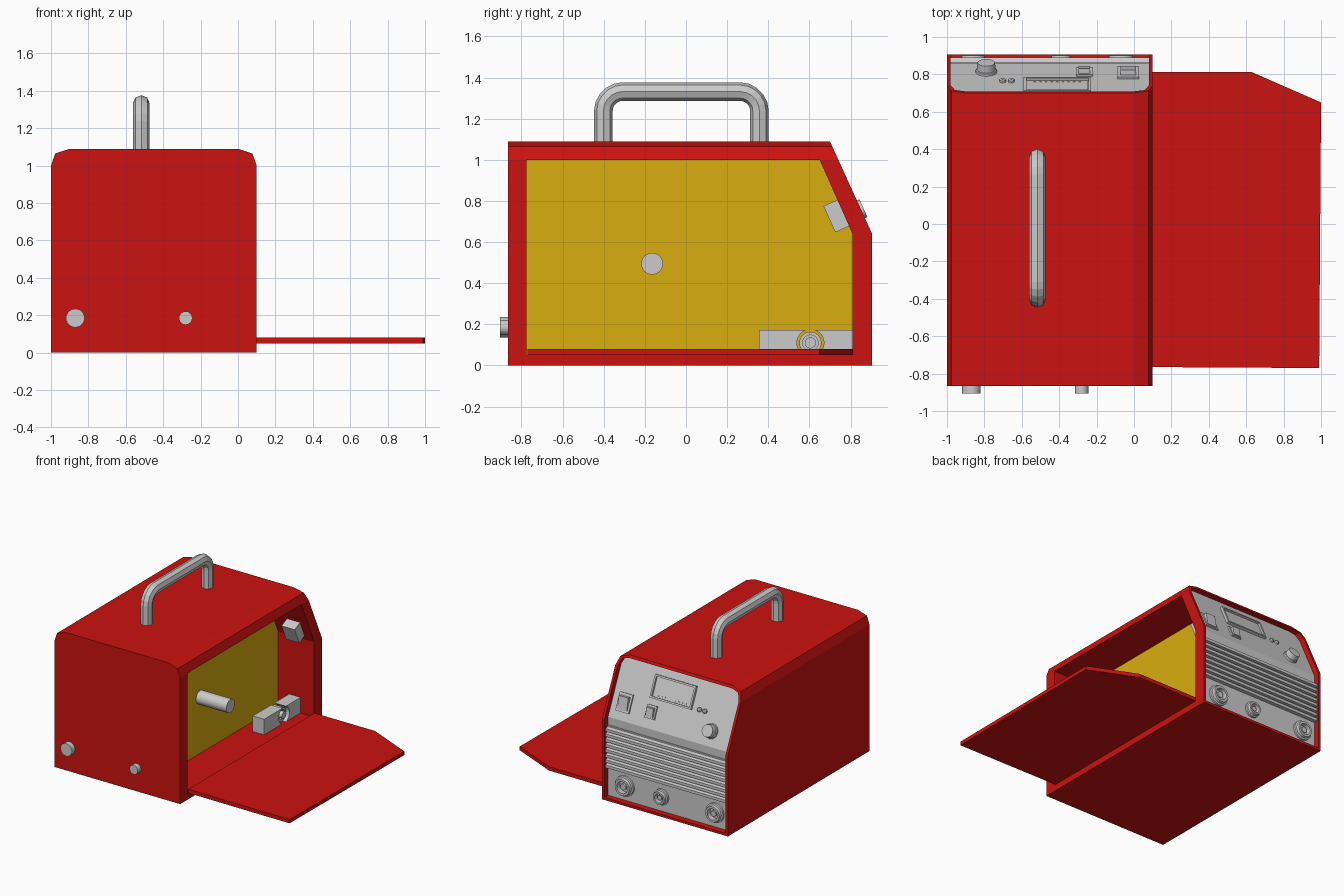
import bpy, bmesh, math
from mathutils import Matrix, Vector

if "Cube" in bpy.data.objects:
    bpy.data.objects.remove(bpy.data.objects["Cube"])


def material(name, rgb):
    m = bpy.data.materials.new(name)
    m.diffuse_color = (*rgb, 1)
    m.use_nodes = True
    m.node_tree.nodes["Principled BSDF"].inputs["Base Color"].default_value = m.diffuse_color
    return m


RED = material("red_paint", (0.60, 0.006, 0.005))
YELLOW = material("yellow_paint", (0.70, 0.42, 0.005))


def finish(bm, name, mat=None, smooth=False):
    bmesh.ops.recalc_face_normals(bm, faces=bm.faces[:])
    me = bpy.data.meshes.new(name)
    bm.to_mesh(me)
    bm.free()
    ob = bpy.data.objects.new(name, me)
    bpy.context.collection.objects.link(ob)
    if mat:
        me.materials.append(mat)
    if smooth:
        for o in bpy.context.selected_objects:
            o.select_set(False)
        bpy.context.view_layer.objects.active = ob
        ob.select_set(True)
        bpy.ops.object.shade_smooth_by_angle(angle=math.radians(35))
    return ob


def prism_bm(pts, axis, a, b):
    """Extrude a 2D profile along axis from a to b."""
    place = {"x": lambda p, t: (t, p[0], p[1]),
             "y": lambda p, t: (p[0], t, p[1]),
             "z": lambda p, t: (p[0], p[1], t)}[axis]
    bm = bmesh.new()
    lo = [bm.verts.new(place(p, a)) for p in pts]
    hi = [bm.verts.new(place(p, b)) for p in pts]
    bm.faces.new(lo)
    bm.faces.new(hi)
    for i in range(len(pts)):
        j = (i + 1) % len(pts)
        bm.faces.new((lo[i], lo[j], hi[j], hi[i]))
    bmesh.ops.recalc_face_normals(bm, faces=bm.faces[:])
    return bm


def slice_bm(bm, co, no):
    """Remove the side the normal points to and cap the cut."""
    bmesh.ops.bisect_plane(bm, geom=bm.verts[:] + bm.edges[:] + bm.faces[:], dist=1e-6,
                           plane_co=co, plane_no=no, clear_outer=True)
    bmesh.ops.holes_fill(bm, edges=[e for e in bm.edges if e.is_boundary], sides=0)
    bmesh.ops.recalc_face_normals(bm, faces=bm.faces[:])
    return bm


def cut(target, cutter):
    mod = target.modifiers.new("cut", "BOOLEAN")
    mod.operation = "DIFFERENCE"
    mod.solver = "EXACT"
    mod.object = cutter
    bpy.context.view_layer.objects.active = target
    bpy.ops.object.modifier_apply(modifier=mod.name)
    bpy.data.objects.remove(cutter)


def box(name, center, size, M=Matrix(), mat=None):
    bm = bmesh.new()
    bmesh.ops.create_cube(bm, size=1,
                          matrix=M @ Matrix.Translation(center) @ Matrix.Diagonal((*size, 1)))
    return finish(bm, name, mat)


def lathe(name, profile, M, n=24):
    """Spin (radius, height) points about local z."""
    bm = bmesh.new()
    vs = [bm.verts.new((r, 0, z)) for r, z in profile]
    es = [bm.edges.new(p) for p in zip(vs, vs[1:])]
    bmesh.ops.spin(bm, geom=vs + es, cent=(0, 0, 0), axis=(0, 0, 1),
                   angle=2 * math.pi, steps=n)
    bmesh.ops.remove_doubles(bm, verts=bm.verts[:], dist=1e-5)
    bm.transform(M)
    return finish(bm, name, smooth=True)


def frame(x_axis, y_axis, origin):
    x, y = Vector(x_axis), Vector(y_axis)
    M = Matrix((x, y, x.cross(y))).transposed().to_4x4()
    M.translation = origin
    return M


# Red case with clipped top corners and a sloping control end
def section(i):
    return [(-1 + i, i), (0.1 - i, i), (0.1 - i, 1.0), (0.077 - i, 1.065 - i / 2),
            (0.0, 1.09 - i), (-0.9, 1.09 - i), (-0.977 + i, 1.065 - i / 2), (-1 + i, 1.0)]


N = Vector((0, 0.91, 0.4146)).normalized()
case = finish(slice_bm(prism_bm(section(0), "y", -0.865, 0.905), (0, 0.905, 0.64), N),
              "case", RED)

# Recess for the control panel
KINK = Vector((0, 0.855, 0.64))
cut(case, finish(prism_bm(section(0.02), "y", KINK.y, 1.2), "recess_cutter"))
cut(case, finish(slice_bm(prism_bm(section(0.02), "y", 0.3, 1.2), KINK, -N), "slope_cutter"))

# Wire compartment open to the right
bay = [(-0.775, 0.05), (0.81, 0.05), (0.81, 0.64), (0.65, 1.0), (-0.775, 1.0)]
cut(case, finish(prism_bm(bay, "x", -0.225, 0.3), "bay_cutter"))
finish(prism_bm(bay, "x", -0.23, -0.215), "divider_panel", YELLOW)

# Grey control panel lining the recess
bm = slice_bm(prism_bm(section(0.02), "y", 0.3, KINK.y + 0.004), KINK + N * 0.004, N)
bmesh.ops.delete(bm, geom=[f for f in bm.faces if f.normal.y < 0.3], context="FACES")
panel = finish(bm, "control_panel")
panel.modifiers.new("thickness", "SOLIDIFY").thickness = 0.012

# Open side door
door = [(0.1, -0.765), (0.99, -0.77), (1.0, 0.65), (0.63, 0.812), (0.1, 0.812)]
finish(prism_bm(door, "z", 0.05, 0.08), "side_door", RED)

# Carry handle: octagonal tube on a rounded path
path = [(-0.402, 1.07), (-0.402, 1.235)]
for cy, a0 in ((-0.307, 180), (0.262, 90)):
    path += [(cy + 0.095 * math.cos(math.radians(a0 - k)),
              1.237 + 0.095 * math.sin(math.radians(a0 - k))) for k in range(0, 91, 18)]
path += [(0.357, 1.07)]
cu = bpy.data.curves.new("handle", "CURVE")
cu.dimensions = "3D"
cu.bevel_depth = 0.045
cu.bevel_resolution = 2
cu.use_fill_caps = True
sp = cu.splines.new("POLY")
path.pop(1)
sp.points.add(len(path) - 1)
for p, (y, z) in zip(sp.points, path):
    p.co = (-0.517, y, z, 1)
sp.use_smooth = False
bpy.context.collection.objects.link(bpy.data.objects.new("handle", cu))

# Gas and cable inlets on the end wall
for name, x, r in (("gas_inlet", -0.87, 0.05), ("cable_inlet", -0.28, 0.036)):
    lathe(name, [(0, -0.01), (r, -0.01), (r, 0.04), (0, 0.04)],
          frame((1, 0, 0), (0, 0, 1), (x, -0.865, 0.185)))

# Spool spindle and wire feeder in the compartment
side = lambda x, y, z: frame((0, 1, 0), (0, 0, 1), (x, y, z))
lathe("spool_spindle", [(0, 0), (0.053, 0), (0.053, 0.27), (0, 0.27)], side(-0.22, -0.165, 0.495))
feeder = box("wire_feeder", (-0.07, 0.5825, 0.11), (0.1, 0.455, 0.125))
cut(feeder, lathe("feeder_cutter", [(0, 0), (0.066, 0), (0.066, 0.4), (0, 0.4)],
                  side(-0.25, 0.605, 0.11)))
lathe("feed_roller", [(0, 0), (0.054, 0), (0.054, 0.08), (0.038, 0.08), (0.038, 0.06),
                      (0.027, 0.06), (0.027, 0.1), (0, 0.1)], side(-0.12, 0.605, 0.11))

# Controls on the slope: u along the panel (world x), v up the slope
UP = Vector((0, -N.z, N.y))
slope = lambda x, v: frame((-1, 0, 0), UP, Vector((x, KINK.y, KINK.z)) + UP * v + N * 0.004)

S = slope(-0.41, 0.305)
box("display_screen", (0, 0, 0), (0.33, 0.15, 0.012), S)
for s in (-1, 1):
    box("display_bezel_long", (0, s * 0.08, 0.005), (0.36, 0.014, 0.03), S)
    box("display_bezel_short", (s * 0.173, 0, 0.005), (0.014, 0.146, 0.03), S)
for i in range(9):
    box("display_mark", (-0.12 + i * 0.03, -0.058, 0.006), (0.012, 0.008, 0.006), S)

for name, x, v, w, h, d in (("power_switch", -0.03, 0.13, 0.115, 0.14, 0.13),
                            ("mode_switch", -0.265, 0.12, 0.085, 0.1, 0.04)):
    S = slope(x, v)
    box(name + "_bezel", (0, 0, 0.012 - d / 2), (w, h, d), S)
    box(name + "_rocker", (0, 0, 0.014), (w * 0.72, h * 0.72, 0.03),
        S @ Matrix.Rotation(math.radians(14), 4, "X"))

for x in (-0.655, -0.702):
    lathe("indicator_light", [(0, -0.005), (0.017, -0.005), (0.017, 0.012), (0.01, 0.018),
                              (0, 0.018)], slope(x, 0.235), 16)
lathe("adjust_knob", [(0, -0.005), (0.058, -0.005), (0.056, 0.012), (0.05, 0.015),
                      (0.047, 0.055), (0, 0.055)], slope(-0.79, 0.11), 16)

# Ventilation louvres
louvre = [(0.85, 0.25)]
for i in range(8):
    z = 0.25 + i * 0.041
    louvre += [(0.89, z), (0.89, z + 0.022), (0.866, z + 0.03), (0.866, z + 0.041)]
louvre += [(0.85, 0.578)]
finish(prism_bm(louvre, "x", -0.98, 0.08), "vent_louvres")

# Output sockets
for x, r in ((-0.07, 0.08), (-0.39, 0.062), (-0.86, 0.076)):
    M = frame((-1, 0, 0), (0, 0, 1), (x, 0.857, 0.135))
    lathe("output_socket", [(0, -0.01), (r, -0.01), (r, 0.018), (r * 0.85, 0.022),
                            (r * 0.8, 0.043), (r * 0.58, 0.043), (r * 0.58, 0.005),
                            (r * 0.3, 0.005), (r * 0.3, 0.03), (0, 0.03)], M)
